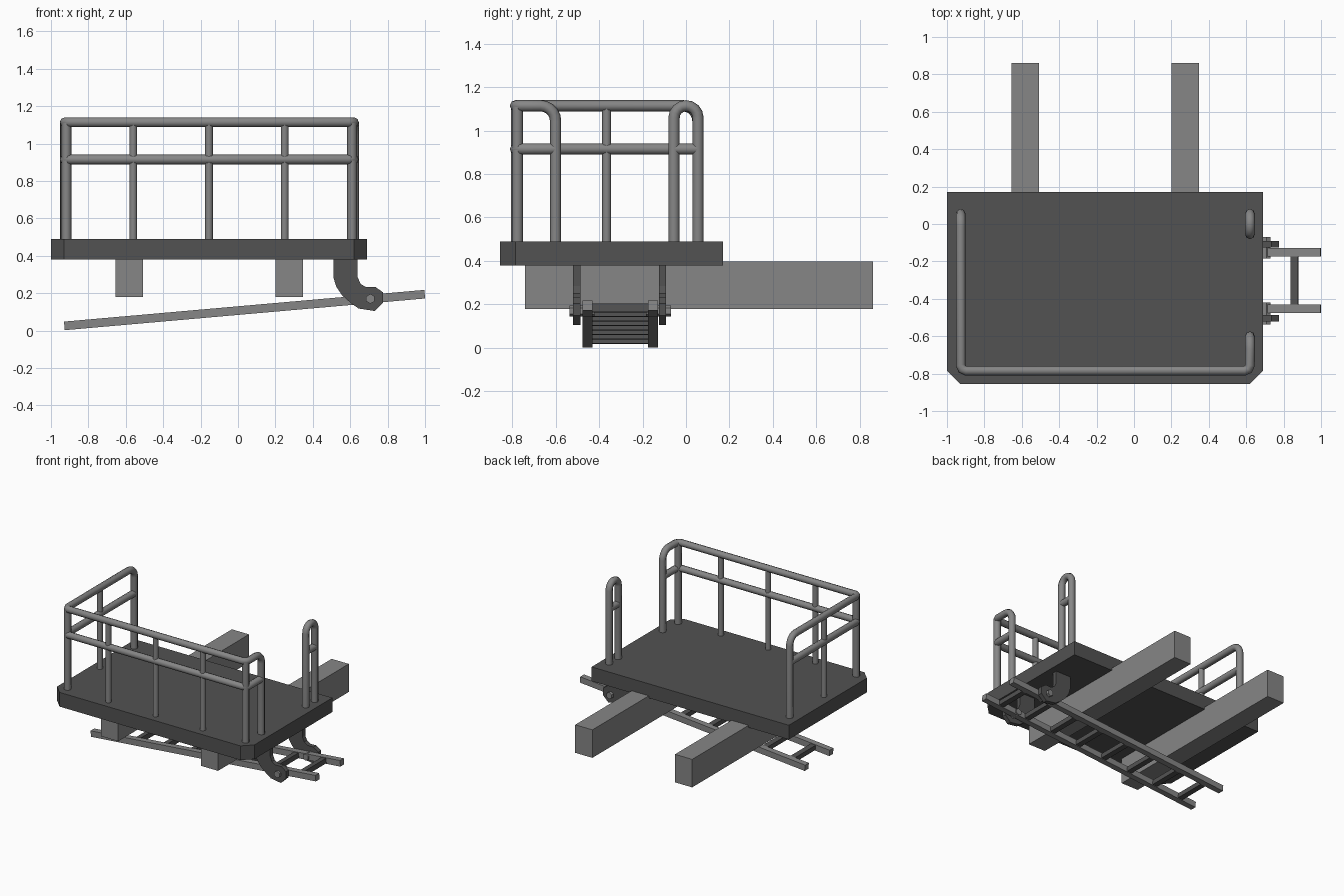
import bpy, bmesh, math
from mathutils import Matrix, Vector

if "Cube" in bpy.data.objects:
    bpy.data.objects.remove(bpy.data.objects["Cube"])


def material(name, v):
    m = bpy.data.materials.new(name)
    m.diffuse_color = (v, v, v, 1)
    m.use_nodes = True
    m.node_tree.nodes["Principled BSDF"].inputs["Base Color"].default_value = m.diffuse_color
    return m


DARK = material("dark grey paint", 0.085)
GREY = material("mid grey steel", 0.24)


def link(name, data, mat):
    ob = bpy.data.objects.new(name, data)
    data.materials.append(mat)
    bpy.context.collection.objects.link(ob)
    return ob


def box(name, lo, hi, mat, matrix=Matrix()):
    me = bpy.data.meshes.new(name)
    bm = bmesh.new()
    bmesh.ops.create_cube(bm, size=1)
    for v in bm.verts:
        v.co = Vector([l + (c + 0.5) * (h - l) for l, h, c in zip(lo, hi, v.co)])
    bm.transform(matrix)
    bm.to_mesh(me)
    bm.free()
    return link(name, me, mat)


def prism(name, pts, depth, mat):
    """Extrude a closed outline of 3D points along the depth vector."""
    me = bpy.data.meshes.new(name)
    bm = bmesh.new()
    f = bm.faces.new([bm.verts.new(p) for p in pts])
    r = bmesh.ops.extrude_face_region(bm, geom=[f])
    bmesh.ops.translate(bm, vec=depth, verts=[g for g in r["geom"] if isinstance(g, bmesh.types.BMVert)])
    bmesh.ops.recalc_face_normals(bm, faces=bm.faces)
    bm.to_mesh(me)
    bm.free()
    return link(name, me, mat)


def tube(name, pts, r):
    cu = bpy.data.curves.new(name, "CURVE")
    cu.dimensions = "3D"
    cu.bevel_depth = r
    cu.bevel_resolution = 2
    cu.use_fill_caps = True
    sp = cu.splines.new("POLY")
    sp.points.add(len(pts) - 1)
    for p, co in zip(sp.points, pts):
        p.co = (*co, 1)
    ob = link(name, cu, GREY)
    bpy.ops.object.select_all(action="DESELECT")
    ob.select_set(True)
    bpy.context.view_layer.objects.active = ob
    bpy.ops.object.convert(target="MESH")
    bpy.ops.object.shade_smooth_by_angle(angle=math.radians(50))


def bend(x, y, z, r, a0, a1, n=5):
    """Arc in the YZ plane around (y, z)."""
    angles = [math.radians(a0 + (a1 - a0) * i / n) for i in range(n + 1)]
    return [(x, y + r * math.cos(a), z + r * math.sin(a)) for a in angles]


# Deck with two chamfered front corners
outline = [(-1, 0.17), (-1, -0.785), (-0.93, -0.855), (0.62, -0.855), (0.69, -0.785), (0.69, 0.17)]
prism("deck", [(x, y, 0.38) for x, y in outline], (0, 0, 0.11), DARK)

# Fork beams under the deck
for x in (-0.655, 0.2):
    box("fork_beam", (x, -0.74, 0.18), (x + 0.147, 0.86, 0.397), GREY)

# Guard rail: one bent top tube that also forms both end posts, plus a mid rail
XL, XR, YF, ZT, ZM, R = -0.927, 0.62, -0.785, 1.114, 0.915, 0.026
FLOOR = 0.48


def corners(z):
    c = 0.03
    return [(XL, YF + c, z), (XL + c * 0.3, YF + c * 0.3, z), (XL + c, YF, z),
            (XR - c, YF, z), (XR - c * 0.3, YF + c * 0.3, z), (XR, YF + c, z)]


B = 0.07
tube("top_rail", [(XL, 0.055, FLOOR)] + bend(XL, 0.055 - B, ZT - B, B, 0, 90) + corners(ZT)
     + bend(XR, -0.6 - B, ZT - B, B, 90, 0) + [(XR, -0.6, FLOOR)], R)
tube("mid_rail", [(XL, 0.055, ZM)] + corners(ZM) + [(XR, -0.6, ZM)], R)
for x in (XL + 0.01, XR - 0.01):
    tube("corner_post", [(x, YF + 0.01, FLOOR), (x, YF + 0.01, ZT)], R)
for x, y in ((-0.56, YF), (-0.155, YF), (0.25, YF), (XL, -0.365)):
    tube("rail_post", [(x, y, FLOOR), (x, y, ZT)], 0.021)

# Separate hoop beside the entry gap
tube("entry_hoop", [(XR, 0.055, FLOOR)] + bend(XR, 0, ZT - 0.055, 0.055, 0, 180, 8)
     + [(XR, -0.055, FLOOR)], R)
tube("entry_hoop_bar", [(XR, -0.055, ZM), (XR, 0.055, ZM)], R)

# Tilted ladder stowed below the deck
tilt = Matrix.Translation((0.035, 0, 0.11)) @ Matrix.Rotation(-math.radians(5.03), 4, "Y")
LY = (-0.453, -0.152)
for y in LY:
    box("ladder_rail", (-0.967, y - 0.023, -0.023), (0.967, y + 0.023, 0.023), GREY, tilt)
for i in range(8):
    x = -0.826 + i * 1.652 / 7
    box("ladder_rung", (x - 0.02, LY[0], -0.019), (x + 0.02, LY[1], 0.019), DARK, tilt)

# Curved hanger brackets and hexagonal pins holding the ladder
hook = [(0.51, 0.39), (0.51, 0.285), (0.525, 0.235), (0.555, 0.19), (0.6, 0.15), (0.645, 0.118),
        (0.73, 0.105), (0.775, 0.15), (0.775, 0.205), (0.735, 0.233), (0.685, 0.232),
        (0.655, 0.25), (0.64, 0.285), (0.64, 0.39)]
for y, p0, p1 in ((-0.52, -0.537, -0.42), (-0.125, -0.185, -0.07)):
    prism("hanger_bracket", [(x, y, z) for x, z in hook], (0, 0.034, 0), DARK)
    hexagon = [(0.708 + 0.026 * math.sin(a * math.pi / 3), p0, 0.17 + 0.026 * math.cos(a * math.pi / 3))
               for a in range(6)]
    prism("hinge_pin", hexagon, (0, p1 - p0, 0), GREY)
